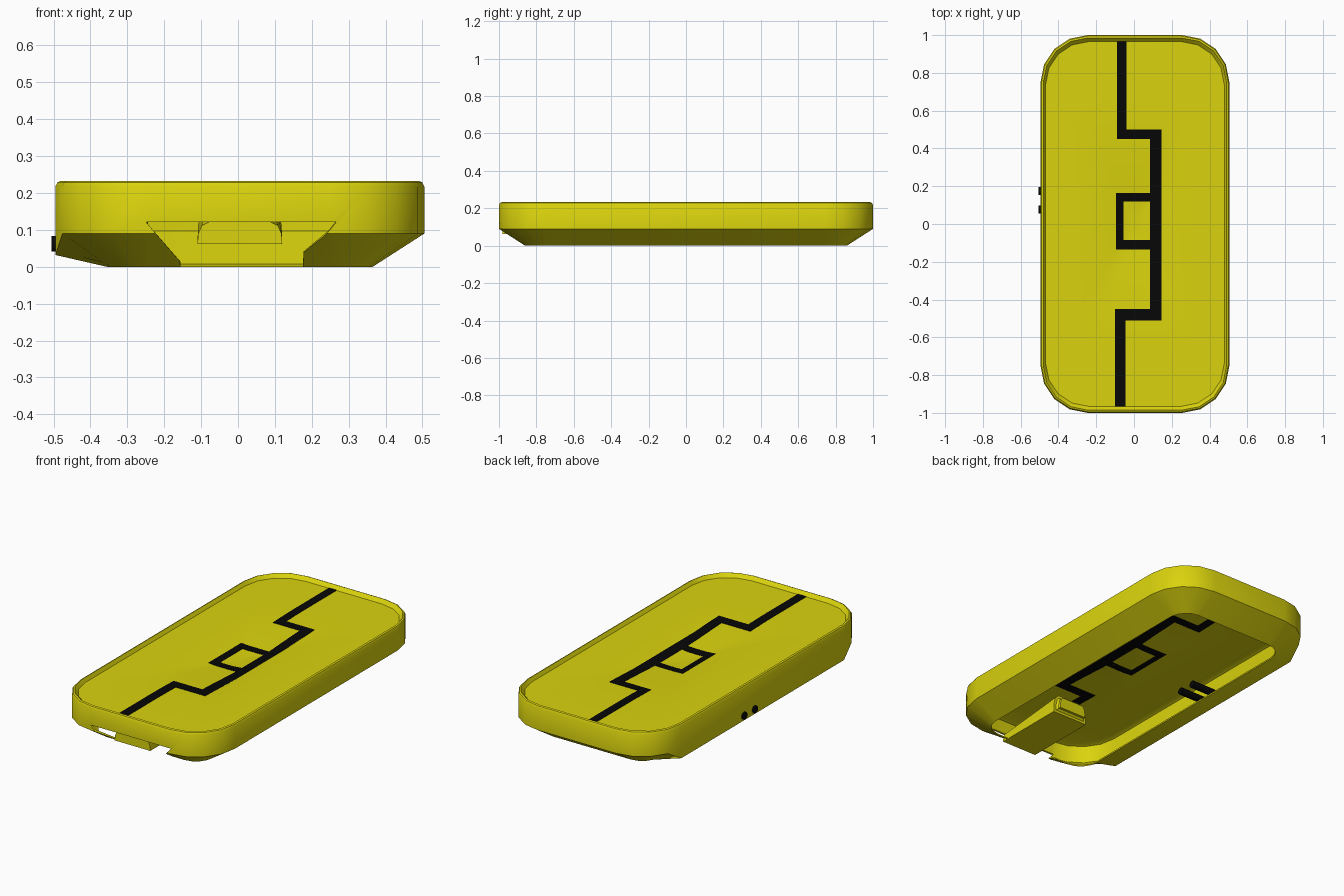
import bpy, bmesh, math

if "Cube" in bpy.data.objects:
    bpy.data.objects.remove(bpy.data.objects["Cube"])

CX = 0.005          # body is shifted a little because the pins stick out on the left


def material(name, rgb):
    m = bpy.data.materials.new(name)
    m.diffuse_color = (*rgb, 1)
    m.use_nodes = True
    m.node_tree.nodes["Principled BSDF"].inputs["Base Color"].default_value = m.diffuse_color
    return m


yellow = material("yellow", (0.70, 0.65, 0.004))
black = material("black", (0.002, 0.002, 0.002))


def finish(name, bm, mat, smooth=True):
    bmesh.ops.recalc_face_normals(bm, faces=bm.faces)
    me = bpy.data.meshes.new(name)
    bm.to_mesh(me)
    bm.free()
    ob = bpy.data.objects.new(name, me)
    bpy.context.collection.objects.link(ob)
    me.materials.append(mat)
    bpy.ops.object.select_all(action='DESELECT')
    ob.select_set(True)
    bpy.context.view_layer.objects.active = ob
    if smooth:
        bpy.ops.object.shade_smooth_by_angle(angle=math.radians(30))
    return ob


def outline(inset):
    """Rounded rectangle 1 x 2 with four-sided corners, moved inwards."""
    r = 0.25 - inset
    pts = []
    for k, (sx, sy) in enumerate([(1, 1), (-1, 1), (-1, -1), (1, -1)]):
        for i in range(5):
            a = math.radians(90 * k + 22.5 * i)
            pts.append((sx * 0.25 + r * math.cos(a), sy * 0.75 + r * math.sin(a)))
    return pts


def dish(s):
    return 0.182 + 0.030 * math.sin(min(s / 0.7, 1) * math.pi / 2)


def prism(profile, y0, y1, back=None):
    """Loft an xz profile along y, optionally to a different back profile."""
    bm = bmesh.new()
    a = [bm.verts.new((x, y0, z)) for x, z in profile]
    b = [bm.verts.new((x, y1, z)) for x, z in (back or profile)]
    bm.faces.new(a)
    bm.faces.new(b[::-1])
    n = len(a)
    for i in range(n):
        bm.faces.new((a[i], a[(i + 1) % n], b[(i + 1) % n], b[i]))
    return bm


# Shell: thin case, open below, with a dished top; lofted from under-dish to top
THICK = 0.005
bm = bmesh.new()
rings = []


def add_ring(inset, z, scale=1.0, lowered=None):
    ring = []
    for x, y in outline(inset):
        side = lowered is not None and x < -0.47 and abs(y) < 0.76
        ring.append(bm.verts.new((x * scale + CX, y * scale, lowered if side else z)))
    rings.append(ring)


steps = [0.1, 0.2, 0.3, 0.4, 0.5, 0.6, 0.7, 0.85, 0.985]
for s in steps:
    add_ring(0.02, dish(s) - THICK, s)
add_ring(0.012, 0.2)
add_ring(0.012, 0.097, lowered=0.04)
add_ring(0.142, 0.007)
add_ring(0.14, 0.0)
add_ring(0.0, 0.09, lowered=0.032)
add_ring(0.0, 0.218)
add_ring(0.006, 0.229)
add_ring(0.015, 0.233)
for s in reversed(steps):
    add_ring(0.02, dish(s), s)
for a, b in zip(rings, rings[1:]):
    for i in range(20):
        j = (i + 1) % 20
        bm.faces.new((a[i], a[j], b[j], b[i]))
for ring, z in ((rings[0], dish(0) - THICK), (rings[-1], dish(0))):
    c = bm.verts.new((CX, 0, z))
    for i in range(20):
        bm.faces.new((c, ring[i], ring[(i + 1) % 20]))
shell = finish("case_shell", bm, yellow, smooth=False)

# Notch in the lower front rim, flared towards the outside
front = [(-0.16, -0.02), (0.18, -0.02), (0.18, 0.015), (0.27, 0.122), (-0.25, 0.122), (-0.16, 0.015)]
inner = [(-0.15, -0.02), (0.17, -0.02), (0.17, 0.015), (0.17, 0.122), (-0.15, 0.122), (-0.15, 0.015)]
cutter = finish("notch_cutter", prism(front, -1.01, -0.6, inner), yellow, smooth=False)
cutter.hide_render = True
bpy.ops.object.select_all(action='DESELECT')
shell.select_set(True)
bpy.context.view_layer.objects.active = shell
mod = shell.modifiers.new("notch", 'BOOLEAN')
mod.object = cutter
mod.solver = 'EXACT'
bpy.ops.object.modifier_apply(modifier=mod.name)
bpy.data.objects.remove(cutter)
bpy.ops.object.shade_smooth_by_angle(angle=math.radians(30))

# Plug tab inside the notch, taller towards its rounded inner end
low = [(-0.11, 0.062), (0.12, 0.062), (0.118, 0.09), (0.108, 0.112), (0.085, 0.123),
       (-0.075, 0.123), (-0.098, 0.112), (-0.108, 0.09)]
high = [(x, 0.062 + (z - 0.062) * 1.9) for x, z in low]
bm = prism(low, -0.98, -0.52, high)
ends = [e for e in bm.edges if all(v.co.y > -0.6 for v in e.verts)]
bmesh.ops.bevel(bm, geom=ends, offset=0.025, segments=3, affect='EDGES')
finish("plug_tab", bm, yellow)

# Black zigzag stripe with a square, laid over (and through) the dished top
bars = [(-0.09, -0.04, 0.50, 0.975), (-0.09, 0.145, 0.45, 0.50), (0.085, 0.145, -0.45, 0.45),
        (-0.095, 0.085, 0.12, 0.165), (-0.095, -0.055, -0.085, 0.12),
        (-0.095, 0.085, -0.135, -0.085), (-0.10, 0.145, -0.51, -0.45),
        (-0.10, -0.045, -0.97, -0.51)]
bm = bmesh.new()
for x0, x1, y0, y1 in bars:
    nx, ny = math.ceil((x1 - x0) / 0.06), math.ceil((y1 - y0) / 0.06)
    layers = []
    for dz in (0.002, -THICK - 0.002):
        grid = []
        for j in range(ny + 1):
            row = []
            for i in range(nx + 1):
                x, y = x0 + (x1 - x0) * i / nx, y0 + (y1 - y0) * j / ny
                s = max(abs(x - CX) / 0.48, abs(y) / 0.98)
                row.append(bm.verts.new((x, y, dish(s) + dz)))
            grid.append(row)
        layers.append(grid)
        for j in range(ny):
            for i in range(nx):
                bm.faces.new((grid[j][i], grid[j][i + 1], grid[j + 1][i + 1], grid[j + 1][i]))
    t, b = layers
    for i in range(nx):
        for j in (0, ny):
            bm.faces.new((t[j][i], t[j][i + 1], b[j][i + 1], b[j][i]))
    for j in range(ny):
        for i in (0, nx):
            bm.faces.new((t[j][i], t[j + 1][i], b[j + 1][i], b[j][i]))
finish("zigzag_stripe", bm, black)

# Two black side pins going through the left wall
for n, y in enumerate((0.077, 0.175)):
    bpy.ops.mesh.primitive_cylinder_add(vertices=12, radius=0.021, depth=0.235,
                                        location=(-0.3875, y, 0.062),
                                        rotation=(0, math.pi / 2, 0))
    pin = bpy.context.object
    pin.name = f"side_pin_{n + 1}"
    pin.data.materials.append(black)
    bpy.ops.object.shade_smooth_by_angle(angle=math.radians(40))
